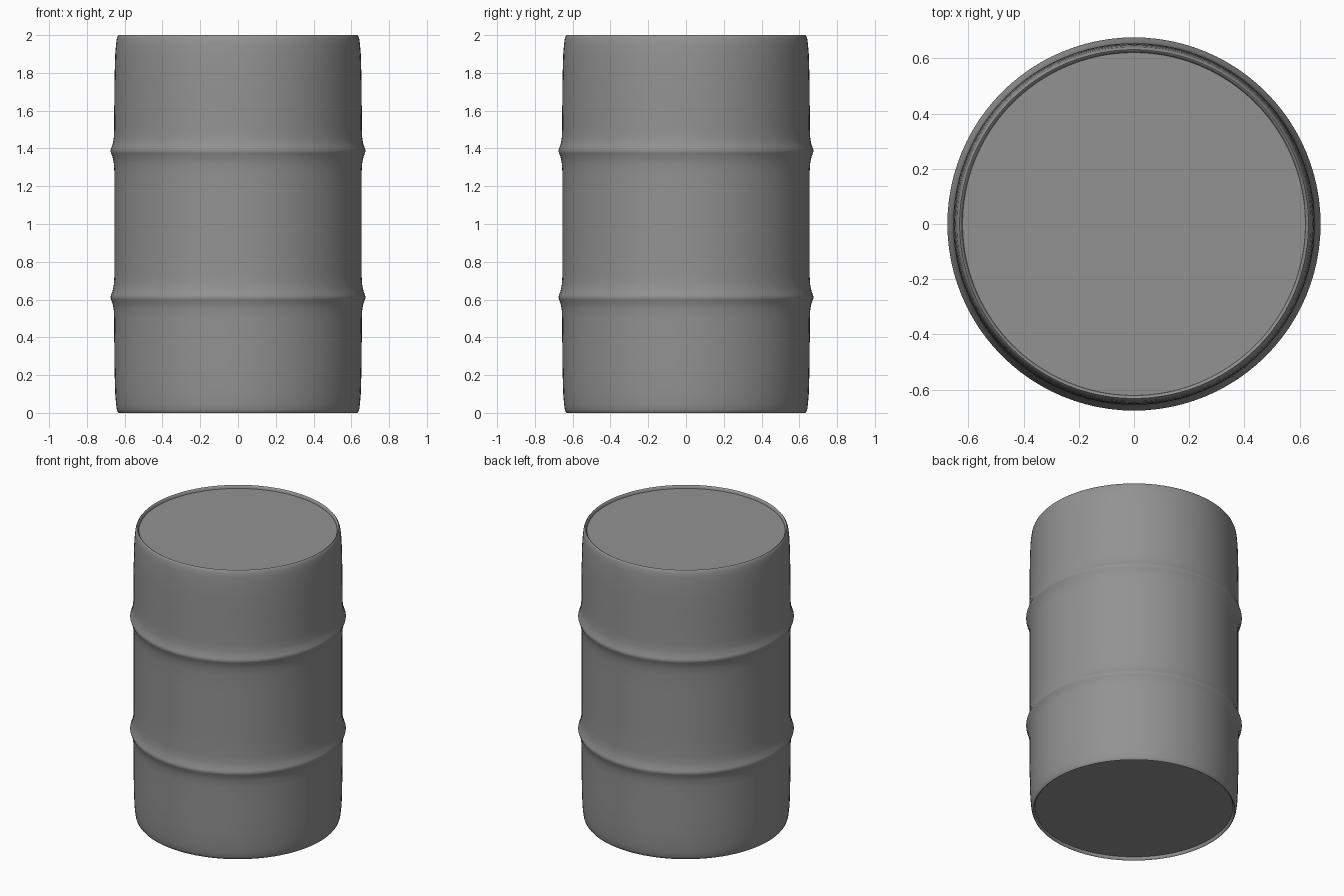
import bpy, bmesh, math

if "Cube" in bpy.data.objects:
    bpy.data.objects.remove(bpy.data.objects["Cube"])

# Upper half of the barrel profile: (radius, height above the middle)
half = [
    (0.655, 0.0), (0.655, 0.15), (0.655, 0.28), (0.658, 0.325),
    (0.664, 0.355), (0.672, 0.375), (0.676, 0.388), (0.672, 0.401),
    (0.664, 0.421), (0.658, 0.451), (0.656, 0.50), (0.655, 0.65),
    (0.653, 0.80), (0.650, 0.90), (0.646, 0.95), (0.642, 0.98),
    (0.637, 0.994), (0.632, 1.0), (0.627, 0.997), (0.623, 0.99),
    (0.621, 0.98), (0.0, 0.98),
]
# Mirror about the middle so the bottom matches the top
profile = [(r, 1 - h) for r, h in reversed(half[1:])] + [(r, 1 + h) for r, h in half]

# Spin the profile into a closed drum with recessed ends
bm = bmesh.new()
verts = [bm.verts.new((r, 0, z)) for r, z in profile]
edges = [bm.edges.new(pair) for pair in zip(verts, verts[1:])]
bmesh.ops.spin(bm, geom=verts + edges, cent=(0, 0, 0), axis=(0, 0, 1),
               angle=math.tau, steps=96, use_merge=False)
bmesh.ops.remove_doubles(bm, verts=bm.verts, dist=0.0005)
bmesh.ops.recalc_face_normals(bm, faces=bm.faces)

mesh = bpy.data.meshes.new("barrel")
bm.to_mesh(mesh)
bm.free()
barrel = bpy.data.objects.new("barrel", mesh)
bpy.context.collection.objects.link(barrel)

# Dark grey painted steel
steel = bpy.data.materials.new("dark_grey_steel")
steel.diffuse_color = (0.29, 0.29, 0.29, 1)
steel.use_nodes = True
steel.node_tree.nodes["Principled BSDF"].inputs["Base Color"].default_value = steel.diffuse_color
mesh.materials.append(steel)

# Smooth wall, crisp lid edges
bpy.context.view_layer.objects.active = barrel
barrel.select_set(True)
bpy.ops.object.shade_smooth_by_angle(angle=math.radians(40))
